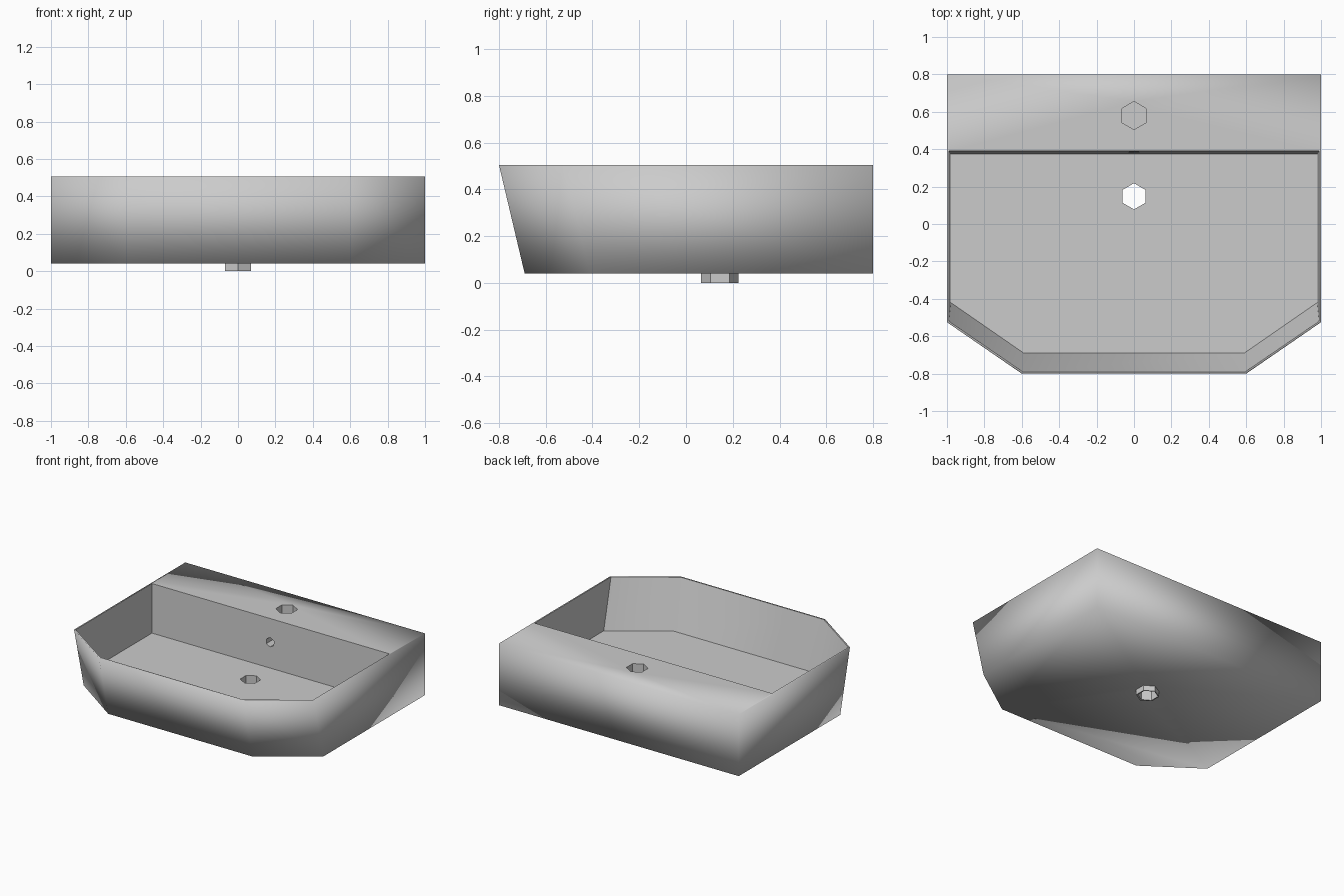
import bpy, bmesh
from math import sin, cos, pi, radians
from mathutils import Matrix

if "Cube" in bpy.data.objects:
    bpy.data.objects.remove(bpy.data.objects["Cube"])


def loft(name, rings):
    """Closed solid through a stack of equal-length rings of 3D points."""
    bm = bmesh.new()
    loops = [[bm.verts.new(p) for p in ring] for ring in rings]
    n = len(loops[0])
    for a, b in zip(loops, loops[1:]):
        for i in range(n):
            j = (i + 1) % n
            bm.faces.new((a[i], a[j], b[j], b[i]))
    bm.faces.new(loops[0])
    bm.faces.new(loops[-1])
    bmesh.ops.recalc_face_normals(bm, faces=bm.faces)
    me = bpy.data.meshes.new(name)
    bm.to_mesh(me)
    bm.free()
    ob = bpy.data.objects.new(name, me)
    bpy.context.collection.objects.link(ob)
    return ob


def outline(hw, back, side, front, fhw, z):
    """Mirrored plan: straight back and sides, clipped front corners."""
    right = [(hw, back), (hw, side), (fhw, front)]
    return [(x, y, z) for x, y in right] + [(-x, y, z) for x, y in reversed(right)]


def hexagon(r, y, z):
    return [(r * sin(i * pi / 3), y + r * cos(i * pi / 3), z) for i in range(6)]


def cut(ob, cutter):
    mod = ob.modifiers.new("cut", 'BOOLEAN')
    mod.operation = 'DIFFERENCE'
    mod.solver = 'EXACT'
    mod.object = cutter
    bpy.context.view_layer.objects.active = ob
    bpy.ops.object.modifier_apply(modifier=mod.name)


# outer shell with a raked front
outer = [outline(1, 0.8, -0.41, -0.69, 0.6, 0.04),
         outline(1, 0.8, -0.525, -0.8, 0.6, 0.505)]
body = loft("sink_body", outer)
collar = loft("drain_collar", [hexagon(0.08, 0.145, 0), hexagon(0.08, 0.145, 0.04)])

# bowl recess, parallel to the shell with a thin rim
bowl = loft("bowl_cutter", [outline(0.98, 0.375, -0.42, -0.69, 0.59, 0.14),
                            outline(0.99, 0.39, -0.52, -0.79, 0.595, 0.505),
                            outline(0.99, 0.39, -0.52, -0.79, 0.595, 0.6)])
# drain, tap hole and overflow hole
drain = loft("drain_cutter", [hexagon(0.07, 0.148, -0.1), hexagon(0.07, 0.148, 0.2)])
tap = loft("tap_cutter", [hexagon(0.075, 0.58, 0.38), hexagon(0.075, 0.58, 0.6)])
overflow = loft("overflow_cutter", [hexagon(0.035, 0, -0.08), hexagon(0.035, 0, 0.1)])
overflow.data.transform(Matrix.Translation((0, 0.4, 0.33)) @ Matrix.Rotation(radians(90), 4, 'X'))

for c in (bowl, drain, tap, overflow):
    cut(body, c)
cut(collar, drain)
for c in (bowl, drain, tap, overflow):
    bpy.data.objects.remove(c)

# soft shading around the shell, crisp edges in the bowl and holes
corners = [p for ring in outer for p in ring]
bm = bmesh.new()
bm.from_mesh(body.data)
for f in bm.faces:
    f.smooth = True
for e in bm.edges:
    shell = all(any((v.co - type(v.co)(p)).length < 1e-3 for p in corners) for v in e.verts)
    e.smooth = shell or e.calc_face_angle(0) < radians(40)
bm.to_mesh(body.data)
bm.free()
